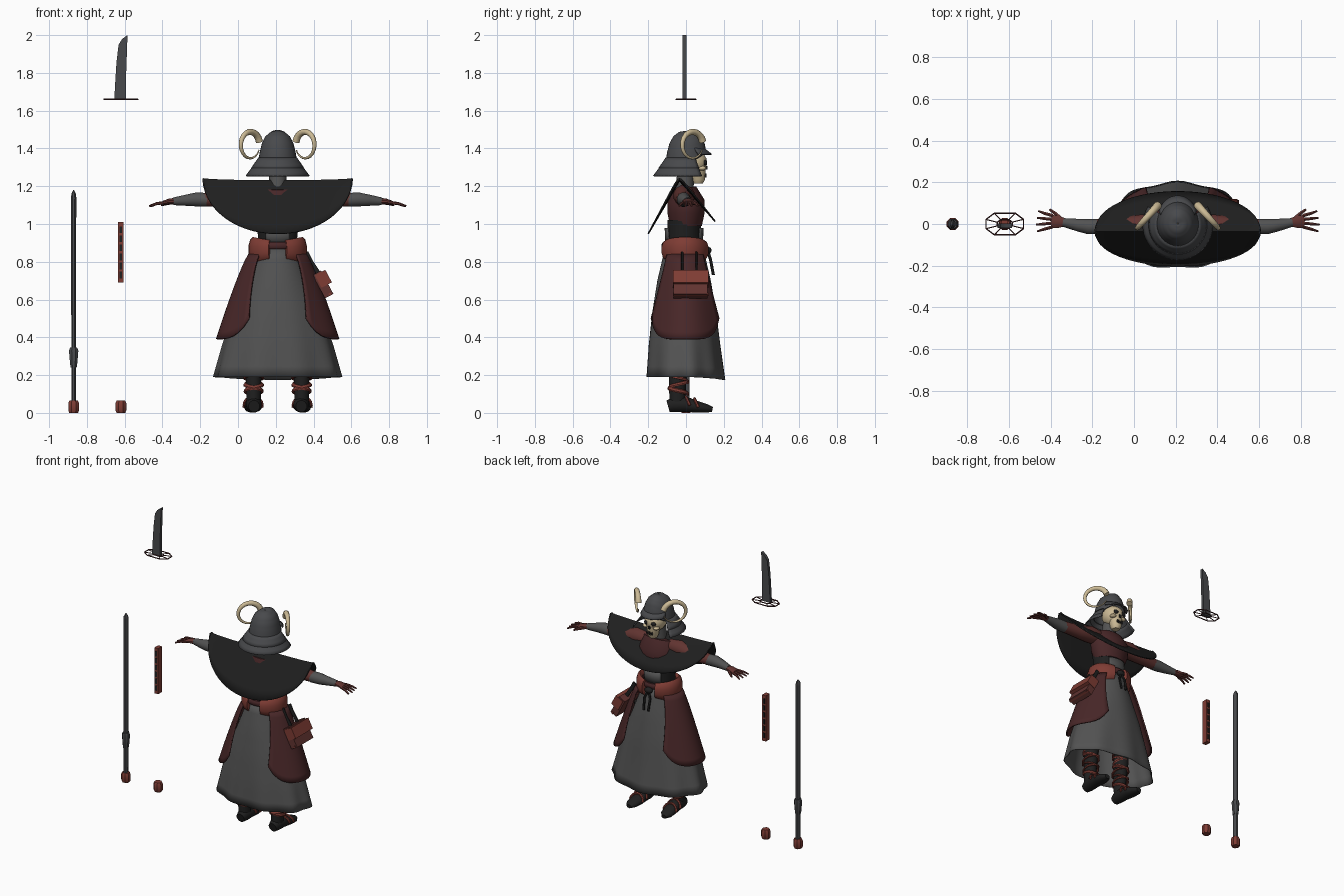
import bpy, bmesh, math
from math import sin, cos, pi, radians
from mathutils import Vector as V, Matrix

if "Cube" in bpy.data.objects:
    bpy.data.objects.remove(bpy.data.objects["Cube"])

CX = 0.21  # centre of the figure in x
made = []


def material(name, r, g, b):
    m = bpy.data.materials.new(name)
    m.use_nodes = True
    m.diffuse_color = (r, g, b, 1)
    m.node_tree.nodes["Principled BSDF"].inputs["Base Color"].default_value = (r, g, b, 1)
    return m


GREY = material("grey cloth", .085, .085, .085)
STEEL = material("dark steel", .065, .067, .072)
BLACK = material("black cloth", .014, .014, .014)
MAROON = material("maroon cloth", .065, .02, .021)
RED = material("red leather", .21, .045, .034)
HIDE = material("hide red", .12, .034, .03)
BONE = material("bone", .6, .49, .3)


def finish(name, bm, mat, thick=0):
    bmesh.ops.recalc_face_normals(bm, faces=bm.faces)
    me = bpy.data.meshes.new(name)
    bm.to_mesh(me)
    bm.free()
    ob = bpy.data.objects.new(name, me)
    me.materials.append(mat)
    bpy.context.scene.collection.objects.link(ob)
    if thick:
        mod = ob.modifiers.new("thickness", 'SOLIDIFY')
        mod.thickness, mod.offset = thick, 0
    made.append(ob)
    return ob


def grid(name, f, nu, nv, mat, closed=False, thick=0):
    """Surface f(u, v) with u, v in 0..1; closed joins the ends in u."""
    bm = bmesh.new()
    rows = [[bm.verts.new(f(i / nu, j / nv)) for i in range(nu if closed else nu + 1)]
            for j in range(nv + 1)]
    for a, b in zip(rows, rows[1:]):
        for i in range(nu):
            k = (i + 1) % len(a)
            bm.faces.new((a[i], a[k], b[k], b[i]))
    return finish(name, bm, mat, thick)


def tube(name, pts, radii, mat, n=10, loop=False):
    """Capped tube through pts; each radius is a number or (side, normal)."""
    pts = [V(p) for p in pts]
    if not isinstance(radii, list):
        radii = [radii] * len(pts)
    bm, rings, nor, m = bmesh.new(), [], None, len(pts)
    for i, (p, r) in enumerate(zip(pts, radii)):
        nxt = pts[(i + 1) % m] if loop else pts[min(i + 1, m - 1)]
        prv = pts[i - 1] if loop else pts[max(i - 1, 0)]
        t = (nxt - prv).normalized()
        if nor is None:
            nor = V((0, 1, 0)) if abs(t.z) > .8 else V((0, 0, 1))
        nor = (nor - t * nor.dot(t)).normalized()
        side = t.cross(nor)
        a, b = r if isinstance(r, tuple) else (r, r)
        rings.append([bm.verts.new(p + side * a * cos(q) + nor * b * sin(q))
                      for q in ((k + .5) * 2 * pi / n for k in range(n))])
    for i in range(m if loop else m - 1):
        a, b = rings[i], rings[(i + 1) % m]
        for k in range(n):
            bm.faces.new((a[k], a[(k + 1) % n], b[(k + 1) % n], b[k]))
    if not loop:
        bm.faces.new(rings[0])
        bm.faces.new(rings[-1])
    return finish(name, bm, mat)


def box(name, loc, size, mat, tilt=0):
    bm = bmesh.new()
    bmesh.ops.create_cube(bm, size=1, matrix=Matrix.Translation(loc)
                          @ Matrix.Rotation(tilt, 4, 'Y') @ Matrix.Diagonal((*size, 1)))
    return finish(name, bm, mat)


def ball(name, loc, size, mat):
    bm = bmesh.new()
    bmesh.ops.create_uvsphere(bm, u_segments=16, v_segments=10, radius=1,
                              matrix=Matrix.Translation(loc) @ Matrix.Diagonal((*size, 1)))
    return finish(name, bm, mat)


def column(name, rows, mat, x=CX, n=20):
    """Upright loft from rows of (z, y, half width, half depth)."""
    return tube(name, [(x, y, z) for z, y, a, b in rows], [(a, b) for z, y, a, b in rows], mat, n)


def lerp_rows(rows, v):
    f = v * (len(rows) - 1)
    i = min(int(f), len(rows) - 2)
    return [p + (q - p) * (f - i) for p, q in zip(rows[i], rows[i + 1])]


def shell(name, rows, mat, a0=0, a1=2 * pi, n=32, nv=8, thick=.006, wave=0, lift=0):
    """Sheet around the figure's axis from rows (z, y, rx, ry); angle 0 faces +y."""
    def f(u, v):
        z, y, rx, ry = lerp_rows(rows, v)
        a = a0 + (a1 - a0) * u
        w = 1 + wave * v * v * cos(9 * a)
        return (CX + rx * w * sin(a), y + ry * w * cos(a), z + lift * v * max(0, cos(a)) ** 2)
    return grid(name, f, n, nv, mat, a1 - a0 > 6.28, thick)


# Robe skirt with a wavy hem
shell("skirt", [(.87, -.01, .1, .1), (.7, -.01, .165, .14), (.53, -.01, .235, .168),
                (.36, -.01, .29, .188), (.19, -.005, .335, .205)], GREY,
      n=72, nv=12, thick=.004, wave=.03, lift=-.015)

# Torso, neck and waist sash
column("waist", [(.86, -.01, .1, .09), (.93, -.01, .105, .09), (1.02, -.01, .115, .09)], BLACK)
column("chest", [(.99, 0, .11, .085), (1.06, 0, .135, .1), (1.12, 0, .14, .1),
                 (1.19, -.01, .11, .065)], MAROON)
column("neck", [(1.17, -.01, .05, .05), (1.28, 0, .045, .045)], GREY)
for turn, label in ((0, "front"), (pi, "back")):
    shell("waist_plate_" + label, [(.9, -.01, .112, .097), (.98, -.01, .115, .1)], GREY,
          turn - .6, turn + .6, 10, 2)
tube("belt", [(CX + .115 * cos(a), -.01 + .107 * sin(a), .885)
              for a in (k * pi / 12 for k in range(24))], (.014, .02), MAROON, 8, True)

# Knotted cord on the belly
ball("cord_knot", (CX, .115, .86), (.03, .02, .02), BLACK)
for dx in (-.022, .022):
    tube("cord_end", [(CX, .115, .86), (CX + dx, .13, .81), (CX + dx * .8, .145, .73)], .008, BLACK, 6)


# Shoulder cape, draped from the back hem over the shoulders to the front hem
def cape(u, v):
    s = -cos(pi * u)
    c = sin(pi * u)
    d = 2 * v - 1
    top = 1.24 - .012 * c
    if d < 0:
        return (CX + .395 * s, -.035 + d * (.01 + .155 * c), top + d * .28 * c)
    return (CX + .395 * s, -.035 + d * (.01 + .18 * c), top - d * .215 * c)


grid("cape", cape, 28, 10, BLACK, thick=.008)

for s, label in ((-1, "right"), (1, "left")):
    def P(x, y, z):
        return (CX + s * x, y, z)

    # Side apron with rounded lower corners
    def apron(u, v):
        k = 2 * u - 1
        a = radians(50 + 12 * v) * k
        rx, ry = .15 + .172 * v ** .85, .122 + .08 * v
        return P(rx * cos(a), -.005 + ry * sin(a), .84 - v * (.45 - .11 * abs(k) ** 5))
    grid("apron_" + label, apron, 20, 12, MAROON, thick=.01)

    # Padded hip guard
    arc = [radians(-72 + 12 * k) for k in range(13)]
    tube("hip_pad_" + label, [P(.132 * cos(a), -.005 + .108 * sin(a), .862) for a in arc],
         [(.024, .045 + .024 * cos(a)) for a in arc], RED, 10)

    # Arm, bracer and hand
    tube("arm_" + label, [P(.09, -.01, 1.15), P(.17, -.01, 1.15), P(.26, -.01, 1.135), P(.41, -.012, 1.128)],
         [.05, .058, .045, .036], HIDE, 12)
    tube("bracer_" + label, [P(.375, -.012, 1.128), P(.43, -.012, 1.13), P(.48, -.005, 1.126),
                             P(.55, .008, 1.12)], [.038, .038, .031, .021], GREY, 12)
    tube("palm_" + label, [P(.54, .008, 1.12), P(.57, .01, 1.12), P(.605, .012, 1.112)],
         [(.02, .017), (.03, .016), (.033, .011)], HIDE, 10)
    for k in range(4):
        y = -.014 + .018 * k
        tube("finger_" + label, [P(.6, y, 1.113), P(.64, y * 1.4 - .005, 1.108),
                                 P(.68 - .006 * abs(k - 1), y * 1.8 - .01, 1.095)], [.009, .008, .005], HIDE, 6)
    tube("thumb_" + label, [P(.56, .025, 1.115), P(.59, .052, 1.108), P(.615, .07, 1.1)],
         [.011, .009, .006], HIDE, 6)

    # Leg, shoe and crossed wrappings
    column("leg_" + label, [(.04, -.045, .038, .042), (.15, -.045, .04, .045), (.3, -.035, .048, .052),
                            (.42, -.02, .045, .048), (.7, -.01, .06, .06)], BLACK, CX + s * .127, 14)
    tube("shoe_" + label, [P(.125, -.095, .035), P(.125, -.06, .045), P(.127, 0, .045),
                           P(.13, .06, .032), P(.135, .11, .024), P(.135, .14, .018)],
         [(.03, .033), (.042, .043), (.044, .042), (.047, .031), (.04, .023), (.018, .014)], BLACK, 12)
    for h in (-1, 1):
        tube("leg_wrap_" + label,
             [P(.127 + .047 * sin(h * q), -.04 + .051 * cos(q), .1 + .011 * q)
              for q in (k * pi / 6 for k in range(54))], (.006, .012), RED, 6)
    for y, z in ((.02, .04), (.065, .03)):
        tube("shoe_strap_" + label, [P(.13 + .049 * cos(a), y - .02 * sin(a), z + .045 * sin(a))
                                     for a in (k * pi / 8 for k in range(9))], .008, RED, 6)

    # Curled horn in a diagonal upright plane
    turn = [radians(165 - 17 * k) for k in range(20)]
    tube("horn_" + label, [P(.145 + .05 * cos(a), .035 - .055 * cos(a), 1.418 + .07 * sin(a)) for a in turn],
         [.02 - .0009 * k for k in range(20)], BONE, 10)

    # Eye socket and cheek of the skull
    ball("eye_socket_" + label, P(.027, .1, 1.325), (.017, .012, .015), BLACK)
    ball("cheek_" + label, P(.04, .085, 1.295), (.02, .022, .012), BONE)

# Skull face
ball("skull", (CX, .035, 1.325), (.07, .077, .07), BONE)
column("jaw", [(1.215, .065, .025, .025), (1.235, .065, .036, .038), (1.3, .06, .046, .045)], BONE, n=12)
box("nose_hole", (CX, .109, 1.298), (.014, .008, .02), BLACK)
box("mouth_line", (CX, .103, 1.255), (.05, .008, .006), BLACK)
for k in range(5):
    box("tooth_gap", (CX - .02 + .01 * k, .104, 1.256), (.002, .008, .022), BLACK)

# Helmet: dome, brow brim and two-tier neck guard
shell("helmet_dome", [(1.49, 0, .002, .002), (1.485, 0, .035, .035), (1.462, 0, .063, .065),
                      (1.425, 0, .081, .085), (1.38, 0, .092, .097), (1.33, 0, .1, .105)],
      STEEL, nv=15, lift=.05)
shell("helmet_brim", [(1.4, 0, .09, .096), (1.368, .005, .103, .13)], STEEL, -1.1, 1.1, 14, 2)
for z, r0, r1, drop in ((1.35, .1, .138, .055), (1.31, .125, .167, .056)):
    shell("neck_guard", [(z, -.005, r0, r0), (z - drop, -.005, r1, r1)], STEEL,
          radians(58), radians(302), 30, 3)

# Hip bag with flap and straps
box("bag", (.45, .025, .68), (.05, .18, .14), HIDE, radians(-28))
box("bag_flap", (.452, .025, .71), (.062, .19, .075), RED, radians(-28))
box("bag_trim", (.487, .025, .628), (.012, .19, .014), RED, radians(-28))
for y in (-.02, .055):
    tube("bag_strap", [(.36, y, .85), (.385, y, .8), (.425, y, .74)], (.014, .006), BLACK, 6)

# Floating blade
edge = [(-.655, 1.66), (-.65, 1.75), (-.643, 1.86), (-.632, 1.95), (-.613, 1.98), (-.585, 2)]
spine = [(-.587, 1.94), (-.592, 1.8), (-.593, 1.66)]
bm = bmesh.new()
face = bm.faces.new([bm.verts.new((x, -.018, z)) for x, z in edge + spine])
grown = bmesh.ops.extrude_face_region(bm, geom=[face])
for e in grown["geom"]:
    if isinstance(e, bmesh.types.BMVert):
        e.co.y = .002
finish("blade", bm, STEEL)

# Openwork guard
SX = -.62
corners = [(.09, .022), (.05, .052), (-.05, .052), (-.09, .022)]
corners += [(-x, -y) for x, y in corners]
for scale, label in ((1, "rim"), (.4, "hub")):
    tube("guard_" + label, [(SX + x * scale, y * scale, 1.66) for x, y in corners], .004, MAROON, 6, True)
for x, y in corners:
    tube("guard_spoke", [(SX + x * .4, y * .4, 1.66), (SX + x, y, 1.66)], .003, MAROON, 5)

# Handle with dark inlays
tube("handle", [(SX, 0, .69), (SX, 0, 1.01)], (.021, .03), RED, 4)
for y in (-.0215, .0215):
    for k in range(6):
        box("handle_inlay", (SX, y, .73 + k * .048), (.013, .004, .036), BLACK)

# Scabbard with collar
KX = -.87
column("scabbard", [(.06, 0, .013, .02), (1.14, 0, .015, .022), (1.16, 0, .013, .018), (1.18, 0, .002, .003)],
       STEEL, KX, 8)
column("scabbard_collar", [(.24, 0, .017, .022), (.255, 0, .02, .024), (.33, 0, .027, .027),
                           (.345, 0, .02, .024)], STEEL, KX, 8)

# Faceted end caps
for x, label in ((SX, "handle"), (KX, "scabbard")):
    column(label + "_pommel", [(0, 0, .025, .025), (.013, 0, .031, .031), (.052, 0, .031, .031),
                               (.066, 0, .024, .024)], RED, x, 8)

# Soft shading with crisp edges
bpy.ops.object.select_all(action='DESELECT')
for ob in made:
    ob.select_set(True)
bpy.context.view_layer.objects.active = made[0]
bpy.ops.object.shade_smooth_by_angle(angle=radians(38))
